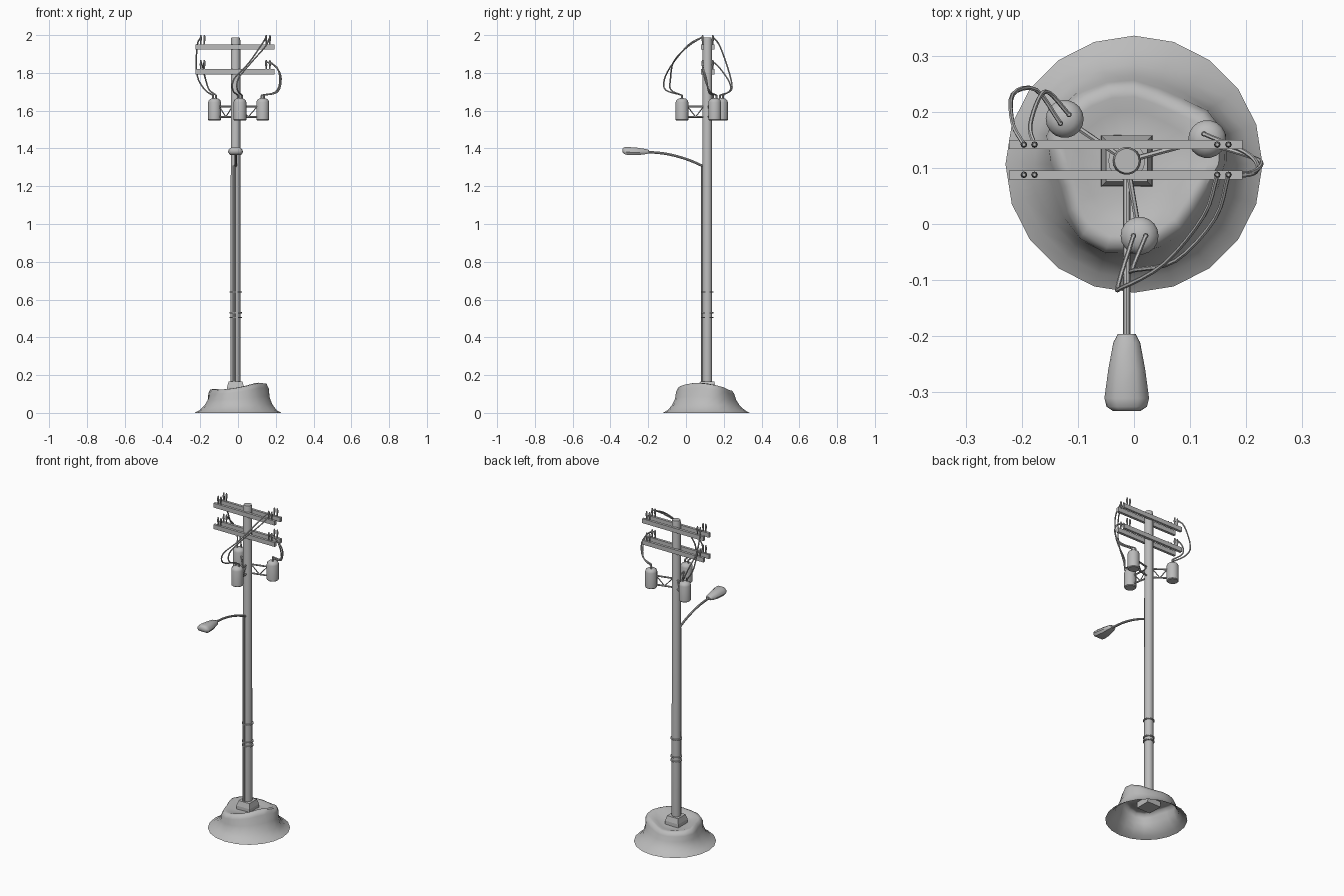
import bpy, bmesh, math
from mathutils import Vector

cube = bpy.data.objects.get("Cube")
if cube:
    bpy.data.objects.remove(cube, do_unlink=True)

grey = bpy.data.materials.new("weathered_grey")
grey.use_nodes = True
grey.diffuse_color = (0.5, 0.5, 0.5, 1)
grey.node_tree.nodes["Principled BSDF"].inputs["Base Color"].default_value = (0.5, 0.5, 0.5, 1)

PX, PY = -0.013, 0.113  # pole axis


def finish(name, bm, smooth=40):
    mesh = bpy.data.meshes.new(name)
    bmesh.ops.recalc_face_normals(bm, faces=bm.faces)
    bm.to_mesh(mesh)
    bm.free()
    ob = bpy.data.objects.new(name, mesh)
    bpy.context.collection.objects.link(ob)
    mesh.materials.append(grey)
    if smooth:
        bpy.ops.object.select_all(action="DESELECT")
        ob.select_set(True)
        bpy.context.view_layer.objects.active = ob
        bpy.ops.object.shade_smooth_by_angle(angle=math.radians(smooth))
    return ob


def loft(name, rings, smooth=40, caps=True):
    """Skin a list of equally sized vertex rings."""
    bm = bmesh.new()
    rows = [[bm.verts.new(p) for p in ring] for ring in rings]
    n = len(rows[0])
    for a, b in zip(rows, rows[1:]):
        for i in range(n):
            j = (i + 1) % n
            bm.faces.new((a[i], a[j], b[j], b[i]))
    if caps:
        bm.faces.new(rows[0])
        bm.faces.new(rows[-1])
    return finish(name, bm, smooth)


def lathe(name, x, y, profile, sides=16, turn=0.0, smooth=40):
    """Revolve (radius, height) points about a vertical axis."""
    angles = [turn + math.tau * i / sides for i in range(sides)]
    return loft(name, [[(x + r * math.cos(a), y + r * math.sin(a), z) for a in angles]
                       for r, z in profile], smooth)


def tube(name, points, radius, sides=6, steps=4):
    """Sweep a round section along a smooth path through the points."""
    pts = [Vector(p) for p in points]
    if len(pts) > 2:
        ext = [2 * pts[0] - pts[1]] + pts + [2 * pts[-1] - pts[-2]]
        path = []
        for p0, p1, p2, p3 in zip(ext, ext[1:], ext[2:], ext[3:]):
            for k in range(steps):
                t = k / steps
                path.append(0.5 * (2 * p1 + (p2 - p0) * t + (2 * p0 - 5 * p1 + 4 * p2 - p3) * t * t
                                   + (3 * p1 - p0 - 3 * p2 + p3) * t ** 3))
        pts = path + [pts[-1]]
    rings, side = [], None
    for i, p in enumerate(pts):
        d = (pts[min(i + 1, len(pts) - 1)] - pts[max(i - 1, 0)]).normalized()
        side = d.orthogonal() if side is None else side - d * side.dot(d)
        side.normalize()
        up = d.cross(side)
        rings.append([p + radius * (math.cos(a) * side + math.sin(a) * up)
                      for a in (math.tau * k / sides for k in range(sides))])
    return loft(name, rings)


def box(name, centre, size):
    bm = bmesh.new()
    bmesh.ops.create_cube(bm, size=1)
    for v in bm.verts:
        v.co = Vector(c + s * p for c, s, p in zip(centre, size, v.co))
    return finish(name, bm, 0)


# Mound of earth: flared skirt, uneven crest, hollow top, open underneath
CX, CY, SIDES = 0.0, 0.107, 20


def mound_ring(radius, height, rough):
    ring = []
    for i in range(SIDES):
        a = math.tau * i / SIDES
        lump = 0.09 * math.sin(3 * a + 0.6) + 0.04 * math.sin(5 * a)
        r = radius * (1 + rough * lump)
        # crest is high on the right and low at the front left
        tilt = 0.017 * math.cos(a + 0.5) + 0.009 * math.sin(2 * a + 2.2)
        ring.append((CX + r * math.cos(a), CY + r * math.sin(a), height + rough * tilt))
    return ring


loft("earth_mound", [mound_ring(*p) for p in (
    (0.23, 0.0, 0), (0.205, 0.014, 0), (0.18, 0.04, 0.2), (0.162, 0.075, 0.5),
    (0.155, 0.11, 0.9), (0.144, 0.132, 1), (0.125, 0.134, 1), (0.098, 0.122, 0.7),
    (0.06, 0.116, 0.2), (0.03, 0.116, 0))], 60, caps=False)

# Square footing and pole
lathe("pole_footing", PX, PY, [(0.066, 0.08), (0.064, 0.135), (0.052, 0.165)],
      4, math.pi / 4, 0)
lathe("pole", PX, PY, [(0.026, 0.1), (0.025, 1.975), (0.022, 1.987)], 18)
for i, z in enumerate((0.505, 0.53, 0.64)):
    lathe(f"pole_band_{i + 1}", PX, PY,
          [(0.025, z - 0.004), (0.033, z - 0.003), (0.033, z + 0.003), (0.025, z + 0.004)])
tube("pole_conduit", [(PX - 0.008, PY - 0.027, 0.13), (PX - 0.008, PY - 0.027, 1.31)], 0.007, 8)

# Paired crossarms with insulator pegs
PEG_X = (-0.197, -0.178, 0.149, 0.169)
for level, z in (("lower", 1.806), ("upper", 1.938)):
    for side, y in (("front", 0.088), ("back", 0.142)):
        box(f"{level}_{side}_crossarm", (-0.015, y, z), (0.418, 0.016, 0.027))
        for i, x in enumerate(PEG_X):
            lathe(f"{level}_{side}_insulator_{i + 1}", x, y,
                  [(0.004, z + 0.01), (0.004, z + 0.03), (0.006, z + 0.034),
                   (0.005, z + 0.056), (0.003, z + 0.062)], 8)

# Transformer cans, each with two bushings and a braced bracket
CANS = {"left_back": (-0.124, 0.188, 0.8), "right_back": (0.131, 0.152, -1.0),
        "front": (0.01, -0.021, 0.0)}
bushings = {}
for key, (x, y, turn) in CANS.items():
    lathe(f"{key}_transformer", x, y,
          [(0.030, 1.548), (0.034, 1.552), (0.034, 1.645), (0.030, 1.656),
           (0.019, 1.664), (0.005, 1.667)], 18)
    bushings[key] = []
    for s in (-1, 1):
        bx, by = x + s * 0.011 * math.cos(turn), y + s * 0.011 * math.sin(turn)
        bushings[key].append((bx, by, 1.682))
        lathe(f"{key}_bushing_{s}", bx, by, [(0.005, 1.655), (0.005, 1.68), (0.003, 1.686)], 8)
    a, b = Vector((PX, PY, 0)), Vector((x, y, 0))
    d = (b - a).normalized()
    a, b = a + d * 0.02, b - d * 0.03
    low, high = Vector((0, 0, 1.567)), Vector((0, 0, 1.622))
    mid = (a + b) / 2
    for i, (p, q) in enumerate(((a + low, b + low), (a + high, b + high),
                                (a + high, mid + low), (mid + low, b + high))):
        tube(f"{key}_bracket_{i + 1}", [p, q], 0.005 if i < 2 else 0.003)

# Drop wires from the pegs to the bushings
WIRES = {
    "left_back": (
        [(-0.197, 0.142, 1.99), (-0.217, 0.18, 1.94), (-0.217, 0.232, 1.79), (-0.175, 0.24, 1.71)],
        [(-0.178, 0.142, 1.86), (-0.186, 0.175, 1.83), (-0.17, 0.225, 1.76), (-0.152, 0.235, 1.71)]),
    "right_back": (
        [(0.149, 0.088, 1.86), (0.205, 0.088, 1.83), (0.222, 0.102, 1.76), (0.2, 0.128, 1.7)],
        [(0.169, 0.088, 1.86), (0.21, 0.092, 1.82), (0.228, 0.108, 1.77), (0.21, 0.12, 1.7)]),
    "front": (
        [(0.149, 0.088, 1.99), (0.125, 0.015, 1.95), (0.055, -0.07, 1.85),
         (-0.02, -0.113, 1.77), (-0.028, -0.108, 1.71)],
        [(0.169, 0.088, 1.99), (0.145, 0.01, 1.94), (0.075, -0.065, 1.86),
         (0.002, -0.082, 1.77), (-0.003, -0.08, 1.71)]),
}
for key, paths in WIRES.items():
    for i, path in enumerate(paths):
        tube(f"{key}_wire_{i + 1}", path + [bushings[key][i]], 0.004)

# Street lamp on a curved arm
tube("lamp_arm", [(PX, PY - 0.02, 1.305), (PX, 0.03, 1.333), (PX, -0.035, 1.355),
                  (PX, -0.115, 1.373), (PX, -0.21, 1.382)], 0.0065, 8)
lamp = []
for y, half, bottom, top in ((-0.197, 0.016, 1.374, 1.391), (-0.212, 0.024, 1.37, 1.397),
                             (-0.26, 0.033, 1.364, 1.404), (-0.312, 0.04, 1.366, 1.408),
                             (-0.327, 0.036, 1.37, 1.406), (-0.335, 0.024, 1.378, 1.4)):
    edge = bottom + 0.35 * (top - bottom)
    lamp.append([(PX + half * u, y, z) for u, z in (
        (-0.75, bottom), (0.75, bottom), (1, edge), (0.9, (edge + top) / 2), (0.5, top),
        (-0.5, top), (-0.9, (edge + top) / 2), (-1, edge))])
loft("lamp_head", lamp, 45)
